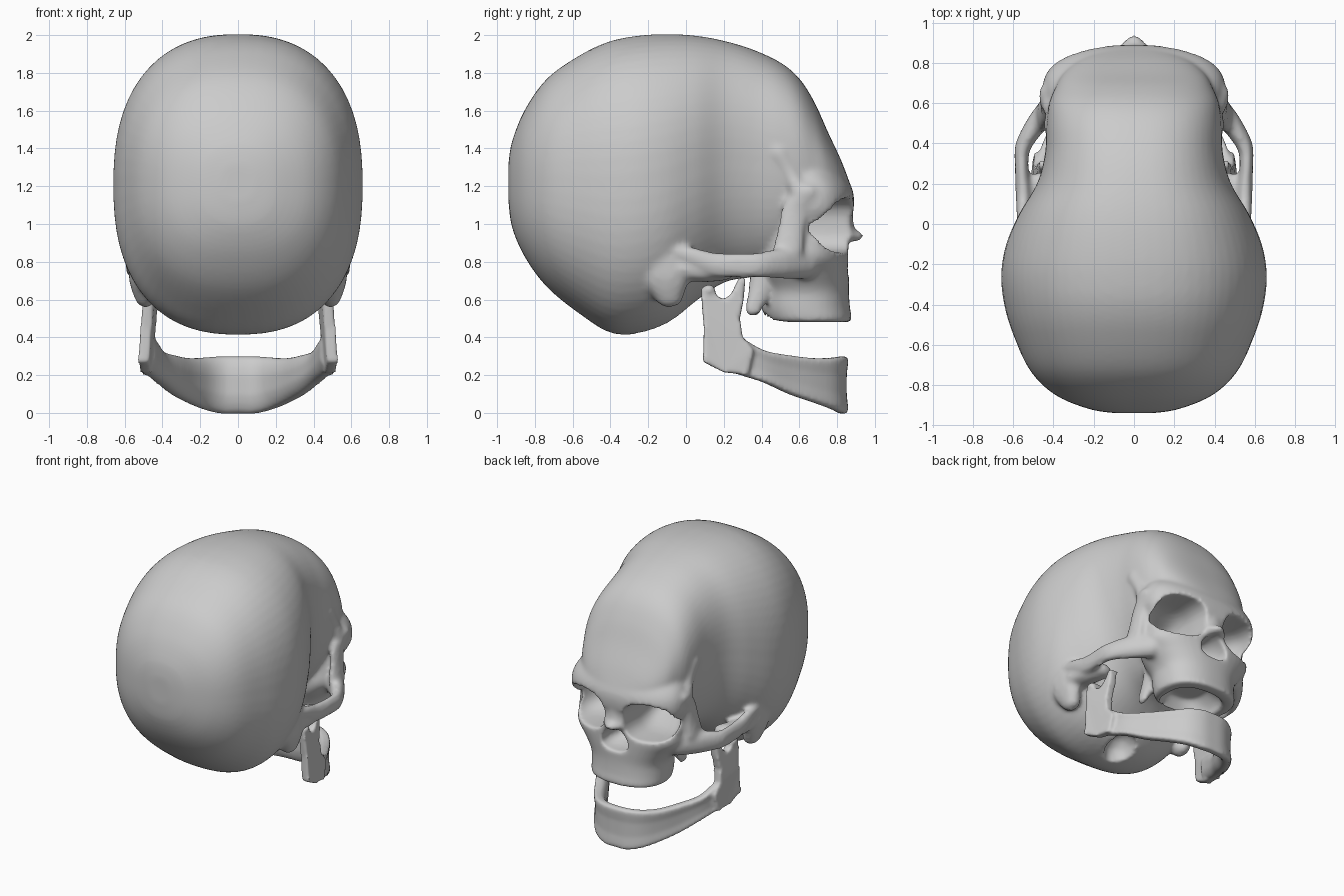
import bpy, bmesh, math
from mathutils import Matrix, Vector

if "Cube" in bpy.data.objects:
    bpy.data.objects.remove(bpy.data.objects["Cube"])


def spline(rows, n=4):
    """Catmull-Rom through rows of numbers."""
    out = []
    for i in range(len(rows) - 1):
        a, b, c, d = (rows[max(0, min(len(rows) - 1, i + k))] for k in (-1, 0, 1, 2))
        for j in range(n):
            t = j / n
            out.append([0.5 * (2*q + (r-p)*t + (2*p-5*q+4*r-s)*t*t + (3*q-p-3*r+s)*t**3)
                        for p, q, r, s in zip(a, b, c, d)])
    return out + [list(rows[-1])]


def power(v, p):
    return math.copysign(abs(v) ** (2 / p), v)


def skin(bm, rings):
    """Close a list of point rings into a solid."""
    rings = [[bm.verts.new(p) for p in r] for r in rings]
    n = len(rings[0])
    faces = [bm.faces.new(rings[0][::-1]), bm.faces.new(rings[-1])]
    for a, b in zip(rings, rings[1:]):
        faces += [bm.faces.new((a[i], a[(i+1) % n], b[(i+1) % n], b[i])) for i in range(n)]
    bmesh.ops.recalc_face_normals(bm, faces=faces)


def loft(bm, axis, rows, p=2.4, side=1):
    """Rows: position on axis, centre x, half width, low, high, taper."""
    rings = []
    for t, cx, hw, lo, hi, k in spline(rows, 6):
        ring = []
        for i in range(64):
            a = math.tau * (i + .5) / 64
            s = power(math.sin(a), p)
            x = side * (cx + hw * power(math.cos(a), p) * (1 + k * s))
            v = (lo + hi) / 2 + s * (hi - lo) / 2
            ring.append((x, t, v) if axis == 'y' else (x, v, t))
        rings.append(ring)
    skin(bm, rings)


def beads(bm, rows, sides=(1, -1)):
    """Rows: x, y, z, and the three radii of a soft strand of bone."""
    for side in sides:
        for x, y, z, rx, ry, rz in spline(rows, 8):
            m = Matrix.Translation((side * x, y, z)) @ Matrix.Diagonal((rx, ry, rz, 1))
            bmesh.ops.create_icosphere(bm, subdivisions=2, radius=1, matrix=m)


def make(name, bm):
    me = bpy.data.meshes.new(name)
    bm.to_mesh(me)
    bm.free()
    ob = bpy.data.objects.new(name, me)
    bpy.context.collection.objects.link(ob)
    return ob


def bake(ob, kind, **kw):
    """Apply one modifier to the object's mesh."""
    m = ob.modifiers.new(kind, kind)
    for k, v in kw.items():
        setattr(m, k, v)
    bpy.context.view_layer.update()
    ev = ob.evaluated_get(bpy.context.evaluated_depsgraph_get())
    me = bpy.data.meshes.new_from_object(ev)
    ob.modifiers.remove(m)
    return me


def finish(ob, cutter, voxel, smooth):
    """Fuse the parts, carve the hollows, fuse again and soften."""
    ob.data = bake(ob, 'REMESH', mode='VOXEL', voxel_size=voxel)
    if cutter:
        cutter.data = bake(cutter, 'REMESH', mode='VOXEL', voxel_size=voxel)
        for solver in ('MANIFOLD', 'EXACT', 'FLOAT'):
            me = bake(ob, 'BOOLEAN', operation='DIFFERENCE', object=cutter, solver=solver)
            if len(me.polygons) > 10000:
                ob.data = me
                break
        bpy.data.objects.remove(cutter)
        ob.data = bake(ob, 'REMESH', mode='VOXEL', voxel_size=voxel)
    ob.data = bake(ob, 'SMOOTH', factor=0.5, iterations=smooth)
    for f in ob.data.polygons:
        f.use_smooth = True


# Braincase
bm = bmesh.new()
case = [(-.94, .09, 1.12, 1.32, 0), (-.92, .22, .98, 1.44, 0), (-.85, .39, .82, 1.61, 0),
        (-.73, .515, .66, 1.775, 0), (-.55, .6, .515, 1.9, 0), (-.4, .645, .425, 1.968, 0),
        (-.25, .66, .42, 1.997, 0), (-.1, .635, .47, 2.005, 0), (.05, .57, .59, 1.997, .02),
        (.2, .48, .69, 1.97, .06), (.35, .437, .72, 1.925, .1), (.5, .43, .75, 1.855, .1),
        (.6, .42, .85, 1.77, .06), (.68, .39, .95, 1.645, 0), (.75, .35, 1.0, 1.49, 0),
        (.82, .27, 1.03, 1.34, 0), (.87, .15, 1.07, 1.21, 0)]
loft(bm, 'y', [(y, 0, w, lo, hi, k) for y, w, lo, hi, k in case])

# Face block from brow down to the upper gum
face = [(1.33, .36, .4, .78), (1.25, .42, .44, .845), (1.17, .45, .45, .885),
        (1.08, .45, .45, .888), (1.0, .42, .43, .87), (.9, .42, .4, .865), (.82, .42, .38, .865),
        (.74, .36, .37, .865), (.65, .3, .4, .862), (.56, .29, .4, .868),
        (.5, .285, .42, .878), (.48, .27, .44, .87)]
loft(bm, 'z', [(z, 0, w, lo, hi, 0) for z, w, lo, hi in face], 2.3)

# Cheek arch, outer eye rim, temple ridge
beads(bm, [(.54, -.12, .87, .03, .05, .03), (.55, .03, .83, .035, .05, .05),
           (.55, .15, .785, .04, .05, .068), (.558, .28, .78, .036, .05, .068),
           (.553, .38, .782, .04, .05, .07), (.505, .47, .79, .045, .06, .08),
           (.44, .55, .795, .06, .06, .09), (.36, .63, .79, .07, .07, .085)])
beads(bm, [(.42, .64, 1.17, .055, .07, .05), (.43, .58, 1.08, .033, .075, .05),
           (.44, .555, .97, .033, .075, .05), (.45, .54, .86, .04, .085, .06)])
beads(bm, [(.43, .6, 1.17, .035, .05, .04), (.415, .55, 1.27, .03, .04, .04),
           (.42, .49, 1.38, .03, .05, .04)])
# Mastoid, jaw socket and palate wing
beads(bm, [(.53, -.13, .82, .05, .13, .08), (.515, -.11, .72, .065, .13, .08),
           (.49, -.09, .625, .06, .08, .07)])
beads(bm, [(.5, -.03, .76, .08, .08, .06), (.49, .1, .745, .08, .08, .055),
           (.46, .2, .75, .08, .06, .05)])
beads(bm, [(.16, .42, .78, .08, .08, .06), (.19, .4, .67, .05, .07, .06),
           (.22, .355, .55, .025, .045, .04)])
# Nose bridge
beads(bm, [(0, .835, 1.1, .09, .045, .05), (0, .845, 1.0, .075, .045, .04),
           (0, .87, .94, .085, .035, .03), (0, .9, .935, .045, .04, .03)], (1,))
skull = make("skull", bm)

# Hollows: eye sockets, nose opening, palate and spinal opening
bm = bmesh.new()
for s in (1, -1):
    loft(bm, 'y', [(1.0, .26, .18, .85, 1.135, 0), (.75, .25, .17, .85, 1.135, 0),
                   (.62, .235, .16, .86, 1.125, 0), (.5, .2, .12, .9, 1.08, 0),
                   (.38, .16, .04, .95, 1.03, 0)], 2.8, s)
loft(bm, 'y', [(1.0, 0, .1, .735, .91, -.35), (.8, 0, .1, .735, .91, -.35),
               (.68, 0, .06, .77, .89, -.3)], 2.2)
loft(bm, 'z', [(.4, 0, .21, .42, .79, 0), (.52, 0, .2, .42, .78, 0),
               (.61, 0, .13, .45, .7, 0)], 2.6)
beads(bm, [(0, -.14, .42, .11, .14, .15), (0, -.14, .43, .11, .14, .15)], (1,))
hollows = make("hollow_cutter", bm)
hollows.hide_render = True
finish(skull, hollows, .014, 5)

# Jaw body swept round the arch
bm = bmesh.new()
half = [(.475, .2, .23, .42, .03), (.45, .3, .195, .39, .035), (.41, .41, .16, .33, .04),
        (.335, .54, .10, .305, .042), (.255, .67, .055, .29, .042), (.175, .765, .02, .293, .042),
        (.09, .812, -.003, .3, .04)]
path = spline(half + [(0, .82, -.003, .3, .04)] + [(-r[0],) + r[1:] for r in half[::-1]])
rings = []
for i, (x, y, lo, hi, th) in enumerate(path):
    a, b = path[max(i - 1, 0)], path[min(i + 1, len(path) - 1)]
    nrm = Vector((b[1] - a[1], a[0] - b[0], 0)).normalized()
    ring = []
    for j in range(24):
        u = math.tau * (j + .5) / 24
        s = power(math.sin(u), 4)
        off = th * power(math.cos(u), 4) + .012 * (2 * s * s - 1)
        ring.append(Vector((x, y, (lo + hi) / 2 + s * (hi - lo) / 2)) + nrm * off)
    rings.append(ring)
skin(bm, rings)

# Upright jaw branches with hinge and front spur
branch = [(.09, .27), (.2, .215), (.33, .2), (.36, .33), (.3, .4), (.285, .5), (.305, .6),
          (.315, .715), (.28, .715), (.24, .63), (.2, .6), (.16, .62), (.15, .67), (.08, .66),
          (.085, .56), (.095, .45)]
for s in (1, -1):
    rings = []
    for d in (-.03, .03):
        rings.append([(s * (.5 - .12 * (y - .1) - .09 * max(0, z - .3) + d), y, z)
                      for y, z in branch])
    skin(bm, rings)
beads(bm, [(.4, .12, .65, .03, .035, .03), (.48, .12, .65, .03, .035, .03)])
jaw = make("jaw", bm)
finish(jaw, None, .012, 4)
